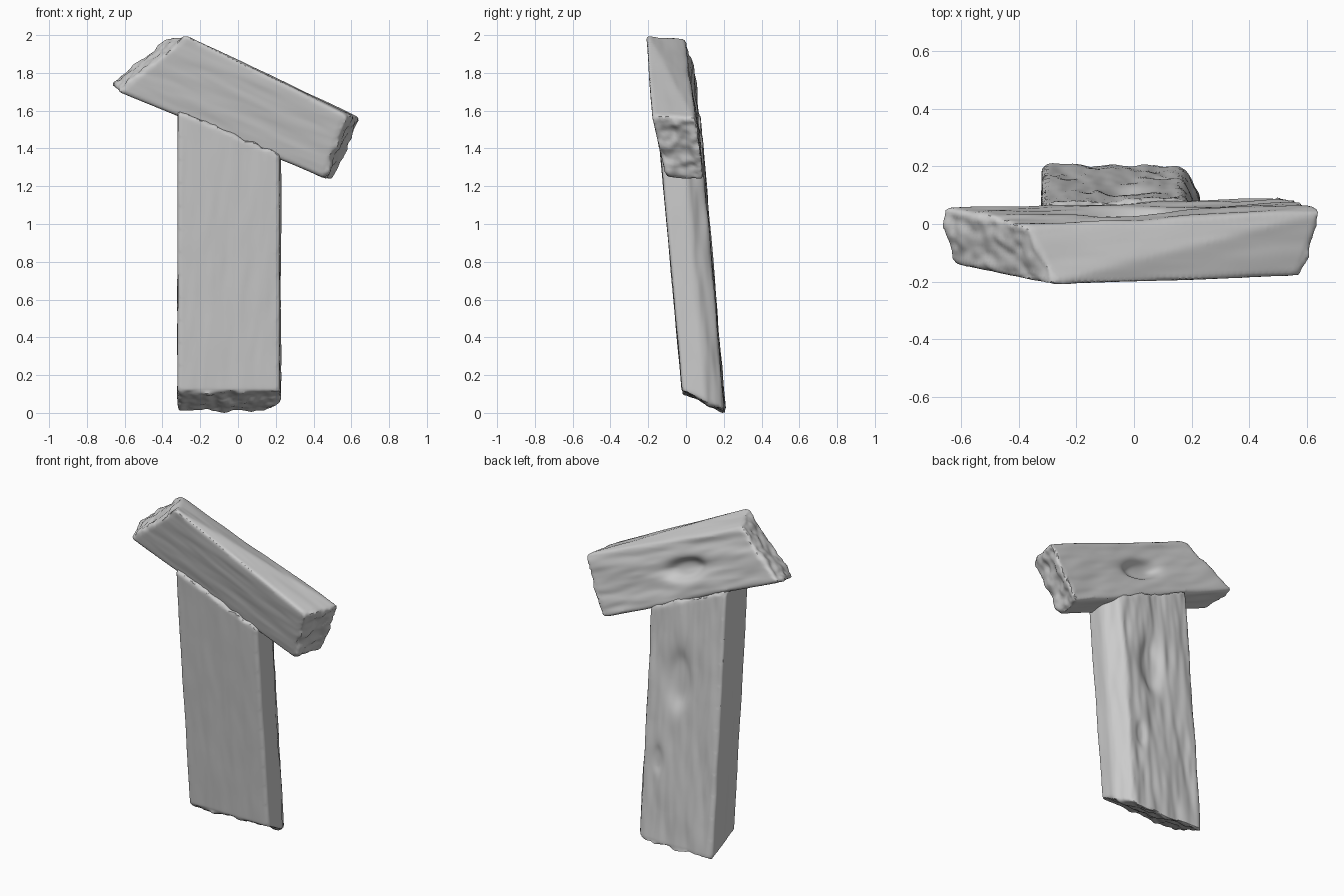
import bpy, bmesh
from mathutils import Vector, noise

if "Cube" in bpy.data.objects:
    bpy.data.objects.remove(bpy.data.objects["Cube"])


def plank(name, ring_a, ring_b, bevel, knots, seed):
    """Loft two end outlines, round the edges, then carve wood grain and knots."""
    bm = bmesh.new()
    a = [bm.verts.new(p) for p in ring_a]
    b = [bm.verts.new(p) for p in ring_b]
    n = len(a)
    bm.faces.new(a)
    bm.faces.new(b[::-1])
    for i in range(n):
        j = (i + 1) % n
        bm.faces.new((a[i], b[i], b[j], a[j]))
    axis = (sum(map(Vector, ring_b), Vector()) - sum(map(Vector, ring_a), Vector())).normalized()
    bmesh.ops.recalc_face_normals(bm, faces=bm.faces)
    bmesh.ops.bevel(bm, geom=bm.edges[:], offset=bevel, segments=3, profile=0.5, affect='EDGES')
    mesh = bpy.data.meshes.new(name)
    bm.to_mesh(mesh)
    bm.free()
    obj = bpy.data.objects.new(name, mesh)
    bpy.context.collection.objects.link(obj)
    bpy.context.view_layer.objects.active = obj
    obj.select_set(True)

    # Even dense surface for carving
    rm = obj.modifiers.new("surface", 'REMESH')
    rm.mode = 'VOXEL'
    rm.voxel_size = 0.011
    bpy.ops.object.modifier_apply(modifier=rm.name)
    sm = obj.modifiers.new("soften", 'SMOOTH')
    sm.iterations = 2
    bpy.ops.object.modifier_apply(modifier=sm.name)

    # Grain stretched along the plank: smooth front, rough back, broken ends
    mesh = obj.data
    shift = Vector((seed * 7.3, seed * 3.1, seed * 5.7))
    moves = []
    for v in mesh.vertices:
        p, nrm = v.co.copy(), v.normal.copy()
        along = p.dot(axis)
        g = (p - axis * along) * 13 + axis * along * 2.5 + shift
        grain = noise.noise(g) + 0.5 * noise.noise(g * 2.2)
        lump = noise.noise(p * 11 + shift) + 0.6 * noise.noise(p * 25 + shift)
        end = min(1, max(0, (abs(nrm.dot(axis)) - 0.4) / 0.3))
        back = max(0, nrm.y)
        d = grain * (0.003 + 0.008 * back) * (1 - end) + lump * 0.016 * end
        for (kx, kz, long_r, short_r, depth) in knots:
            if nrm.y > 0.3:
                q = Vector((p.x - kx, 0, p.z - kz))
                s = q.dot(axis)
                t = (q - axis * s).length
                r2 = (s / long_r) ** 2 + (t / short_r) ** 2
                d -= depth / (1 + r2 ** 3)
        moves.append(p + nrm * d)
    for v, co in zip(mesh.vertices, moves):
        v.co = co
    bpy.ops.object.shade_smooth_by_angle(angle=0.7)
    obj.select_set(False)
    return obj


# Upright post: leaning back at the foot, slanted top, worn right back edge
def post_outline(top):
    pts = []
    for x, depth in ((-0.32, 0), (0.22, 0), (0.23, 0.55), (0.17, 0.97), (-0.32, 1)):
        z = 1.6 - 0.43 * (x + 0.31) if top else 0.10 - 0.11 * depth
        front, back = -0.012 - 0.09 * z, 0.208 - 0.083 * z
        pts.append((x, front + (back - front) * depth, z))
    return pts


post = plank("upright_post", post_outline(False), post_outline(True), 0.015,
             [(-0.03, 1.0, 0.17, 0.07, 0.035), (0.08, 0.5, 0.08, 0.03, 0.012)], 1)

# Slanted cross board with oblique broken left end
left_end = [(-0.64, -0.14, 1.70), (-0.27, -0.215, 2.005), (-0.38, -0.005, 1.985), (-0.67, 0.06, 1.75)]
right_end = [(0.46, -0.105, 1.24), (0.575, -0.185, 1.58), (0.66, 0.055, 1.56), (0.495, 0.095, 1.23)]
board = plank("cross_board", left_end, right_end, 0.02,
              [(-0.02, 1.65, 0.13, 0.055, 0.045)], 2)

# Rest on the floor, centred
zmin = min(v.co.z for v in post.data.vertices)
for v in post.data.vertices:
    v.co.z -= zmin * max(0, 1 - v.co.z)
